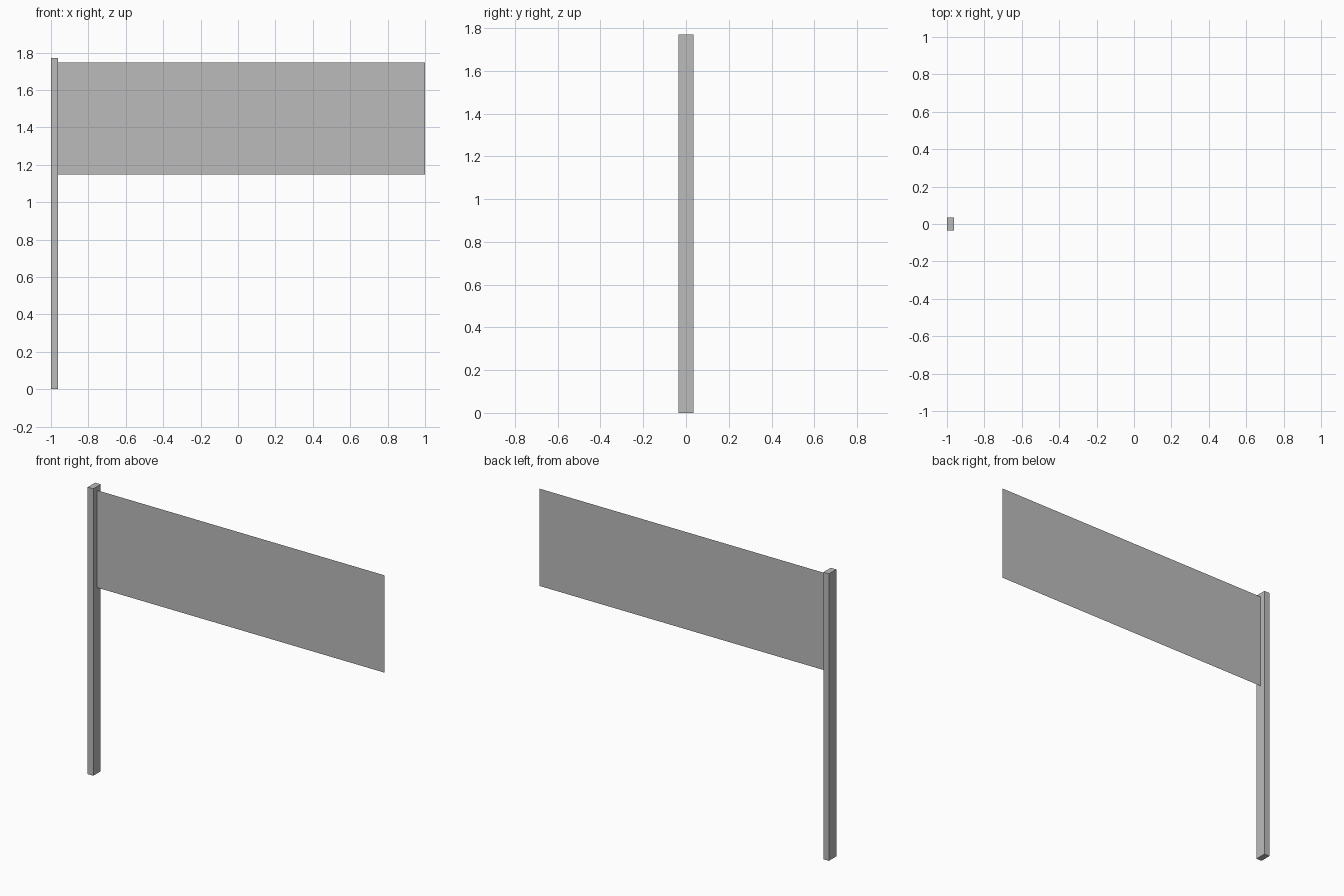
import bpy
import bmesh
from mathutils import Matrix, Vector

cube = bpy.data.objects.get("Cube")
if cube:
    bpy.data.objects.remove(cube, do_unlink=True)

grey = bpy.data.materials.new("grey")
grey.use_nodes = True
colour = (0.5, 0.5, 0.5, 1)
grey.diffuse_color = colour
grey.node_tree.nodes["Principled BSDF"].inputs["Base Color"].default_value = colour


def add_object(name, bm):
    mesh = bpy.data.meshes.new(name)
    bm.to_mesh(mesh)
    bm.free()
    mesh.materials.append(grey)
    obj = bpy.data.objects.new(name, mesh)
    bpy.context.collection.objects.link(obj)
    return obj


POST_WIDTH, POST_DEPTH, POST_HEIGHT = 0.038, 0.072, 1.77
PANEL_BOTTOM, PANEL_TOP = 1.147, 1.747

# Upright post at the right end
bm = bmesh.new()
bmesh.ops.create_cube(bm, size=1)
bmesh.ops.scale(bm, vec=(POST_WIDTH, POST_DEPTH, POST_HEIGHT), verts=bm.verts)
bmesh.ops.translate(bm, vec=(-1 + POST_WIDTH / 2, 0, POST_HEIGHT / 2), verts=bm.verts)
add_object("post", bm)

# Paper-thin panel, a single sheet fixed to the middle of the post
bm = bmesh.new()
inner = -1 + POST_WIDTH
corners = [(inner, PANEL_BOTTOM), (1, PANEL_BOTTOM), (1, PANEL_TOP), (inner, PANEL_TOP)]
bm.faces.new([bm.verts.new((x, 0, z)) for x, z in corners])
add_object("flag_panel", bm)
